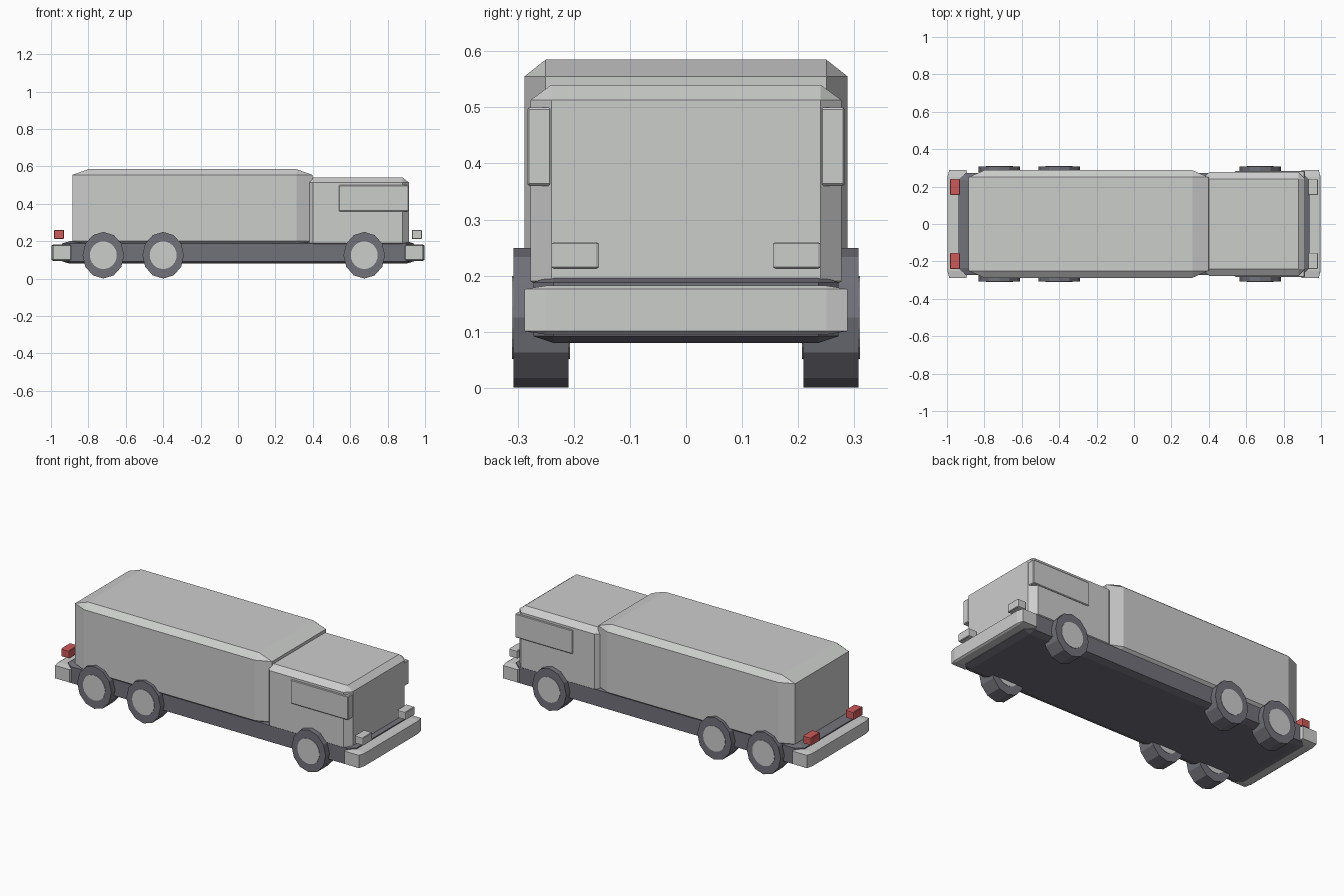
import bpy, bmesh
from itertools import product
from math import cos, sin, pi
from mathutils import Matrix, Vector

cube = bpy.data.objects.get("Cube")
if cube:
    bpy.data.objects.remove(cube)


def material(name, rgb):
    m = bpy.data.materials.new(name)
    m.use_nodes = True
    m.diffuse_color = (*rgb, 1)
    m.node_tree.nodes["Principled BSDF"].inputs["Base Color"].default_value = (*rgb, 1)
    return m


LIGHT = material("light grey", (0.6, 0.61, 0.6))
DARK = material("dark grey", (0.165, 0.165, 0.195))
RED = material("red", (0.6, 0.1, 0.1))


def finish(name, bm, mat):
    bmesh.ops.recalc_face_normals(bm, faces=bm.faces)
    mesh = bpy.data.meshes.new(name)
    bm.to_mesh(mesh)
    bm.free()
    mesh.materials.append(mat)
    ob = bpy.data.objects.new(name, mesh)
    bpy.context.collection.objects.link(ob)
    return ob


def chamfer_box(name, low, high, cut, mat):
    """Box with every edge chamfered, by a separate amount on each axis."""
    low, high = Vector(low), Vector(high)
    mid, half = (low + high) / 2, (high - low) / 2
    bm = bmesh.new()
    for signs in product((-1, 1), repeat=3):
        for full in range(3):
            bm.verts.new([mid[i] + signs[i] * (half[i] - (0 if i == full else cut[i]))
                          for i in range(3)])
    bmesh.ops.convex_hull(bm, input=bm.verts)
    bmesh.ops.dissolve_limit(bm, angle_limit=0.01, verts=bm.verts, edges=bm.edges)
    return finish(name, bm, mat)


def disc(name, centre, radius_x, radius_z, width, sides, mat):
    """Cylinder lying along y, slightly oval, with a corner at the top."""
    bm = bmesh.new()
    bmesh.ops.create_cone(bm, cap_ends=True, segments=sides, radius1=1, radius2=1, depth=width)
    bmesh.ops.transform(bm, verts=bm.verts, matrix=Matrix.Translation(centre)
                        @ Matrix.Diagonal((radius_x, 1, radius_z, 1))
                        @ Matrix.Rotation(pi / 2, 4, 'X'))
    return finish(name, bm, mat)


# Chassis and main bodies
chamfer_box("chassis", (-0.94, -0.272, 0.08), (0.94, 0.272, 0.2), (0.04, 0.036, 0.012), DARK)
chamfer_box("cargo_body", (-0.885, -0.288, 0.17), (0.397, 0.288, 0.585), (0.085, 0.038, 0.03), LIGHT)
chamfer_box("cab", (0.365, -0.277, 0.163), (0.915, 0.277, 0.54), (0.035, 0.037, 0.027), LIGHT)

# Bumpers
for name, x in (("rear_bumper", -0.942), ("front_bumper", 0.942)):
    chamfer_box(name, (x - 0.056, -0.288, 0.095), (x + 0.056, 0.288, 0.182),
                (0.01, 0.038, 0.006), LIGHT)

for side, s in (("left", 1), ("right", -1)):
    # Side windows
    ys = sorted((s * 0.24, s * 0.283))
    chamfer_box(f"{side}_window", (0.54, ys[0], 0.36), (0.914, ys[1], 0.5),
                (0.004, 0.003, 0.004), LIGHT)
    # Head and tail lights
    ys = sorted((s * 0.155, s * 0.24))
    for name, x, mat in (("headlight", 0.956, LIGHT), ("tail_light", -0.957, RED)):
        chamfer_box(f"{side}_{name}", (x - 0.027, ys[0], 0.212), (x + 0.027, ys[1], 0.26),
                    (0.003, 0.005, 0.003), mat)
    # Wheels with hubs showing on both faces
    for name, x in (("rear", -0.72), ("middle", -0.4), ("front", 0.675)):
        centre = (x, s * 0.2585, 0.125)
        disc(f"{side}_{name}_tyre", centre, 0.111, 0.1245, 0.098, 12, DARK)
        disc(f"{side}_{name}_hub", centre, 0.072, 0.074, 0.103, 24, LIGHT)
